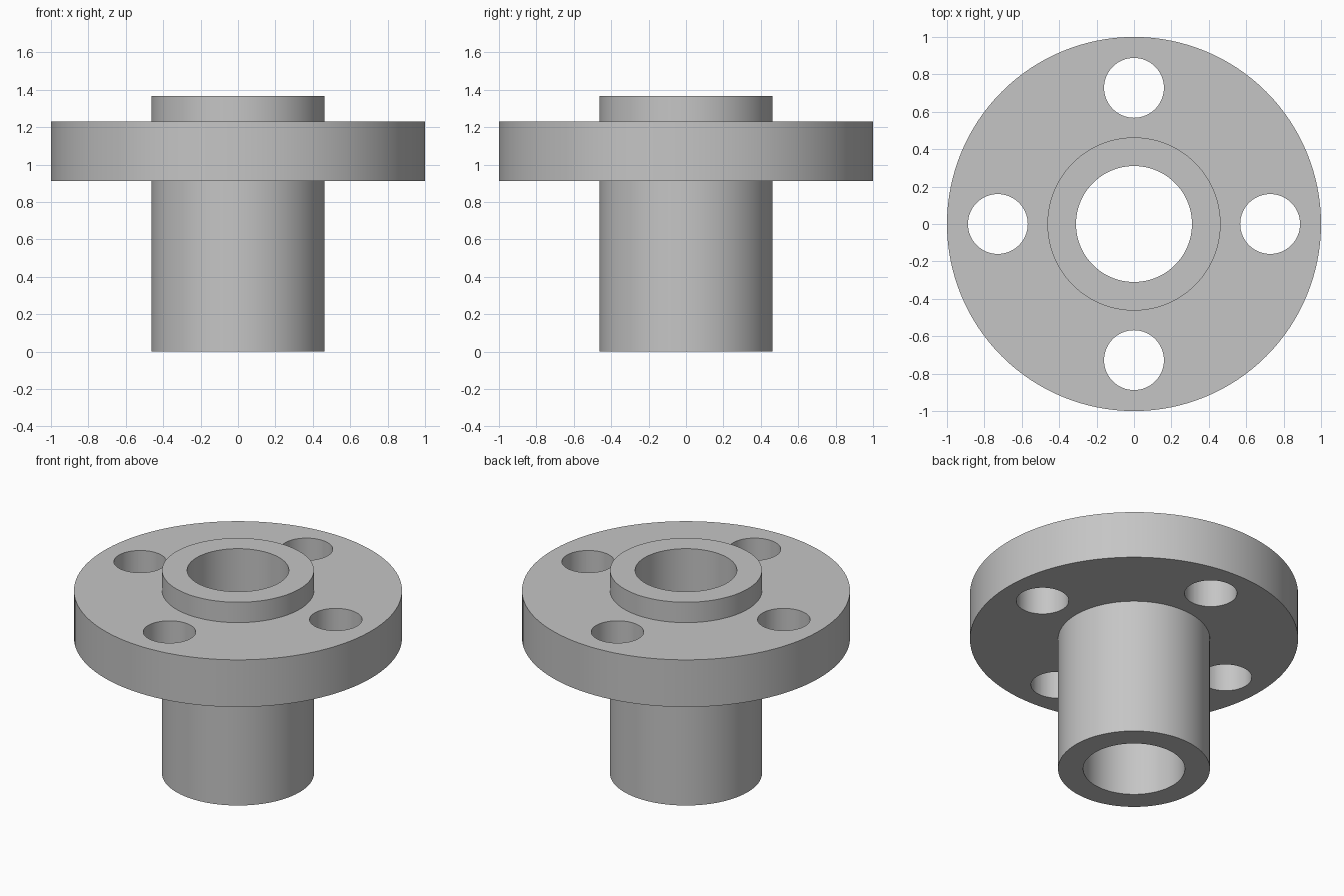
import bpy
import bmesh
import math
from mathutils import Matrix, Vector

if "Cube" in bpy.data.objects:
    bpy.data.objects.remove(bpy.data.objects["Cube"], do_unlink=True)

SEGMENTS = 128
TUBE_R, BORE_R, FLANGE_R = 0.463, 0.31, 1.0
FLANGE_LOW, FLANGE_HIGH, TOP = 0.913, 1.23, 1.367
HOLE_R, HOLE_CIRCLE = 0.16, 0.728

# Plain grey metal
grey = bpy.data.materials.new("grey metal")
grey.use_nodes = True
grey.diffuse_color = (0.56, 0.56, 0.56, 1)
grey.node_tree.nodes["Principled BSDF"].inputs["Base Color"].default_value = (0.56, 0.56, 0.56, 1)


def add_object(name, bm):
    mesh = bpy.data.meshes.new(name)
    bmesh.ops.recalc_face_normals(bm, faces=bm.faces)
    bm.to_mesh(mesh)
    bm.free()
    mesh.materials.append(grey)
    obj = bpy.data.objects.new(name, mesh)
    bpy.context.collection.objects.link(obj)
    return obj


# Hub, flange and bore turned from one closed profile
profile = [(BORE_R, 0), (TUBE_R, 0), (TUBE_R, FLANGE_LOW), (FLANGE_R, FLANGE_LOW),
           (FLANGE_R, FLANGE_HIGH), (TUBE_R, FLANGE_HIGH), (TUBE_R, TOP), (BORE_R, TOP)]
bm = bmesh.new()
verts = [bm.verts.new((r, 0, z)) for r, z in profile]
edges = [bm.edges.new((a, b)) for a, b in zip(verts, verts[1:] + verts[:1])]
bmesh.ops.spin(bm, geom=verts + edges, cent=(0, 0, 0), axis=(0, 0, 1),
               angle=math.tau, steps=SEGMENTS, use_merge=True)
bmesh.ops.remove_doubles(bm, verts=bm.verts, dist=0.0001)
flange = add_object("flanged_hub", bm)

# Four bolt hole cutters
bm = bmesh.new()
for i in range(4):
    angle = i * math.pi / 2
    centre = Vector((HOLE_CIRCLE * math.cos(angle), HOLE_CIRCLE * math.sin(angle),
                     (FLANGE_LOW + FLANGE_HIGH) / 2))
    bmesh.ops.create_cone(bm, cap_ends=True, segments=64, radius1=HOLE_R, radius2=HOLE_R,
                          depth=0.6, matrix=Matrix.Translation(centre))
cutter = add_object("bolt_hole_cutter", bm)
cutter.hide_render = True

# Cut the holes, then drop the cutter
cut = flange.modifiers.new("bolt holes", "BOOLEAN")
cut.operation = "DIFFERENCE"
cut.solver = "EXACT"
cut.object = cutter
bpy.ops.object.select_all(action="DESELECT")
bpy.context.view_layer.objects.active = flange
flange.select_set(True)
bpy.ops.object.modifier_apply(modifier=cut.name)
bpy.data.objects.remove(cutter, do_unlink=True)

bpy.ops.object.shade_smooth_by_angle(angle=math.radians(30))
